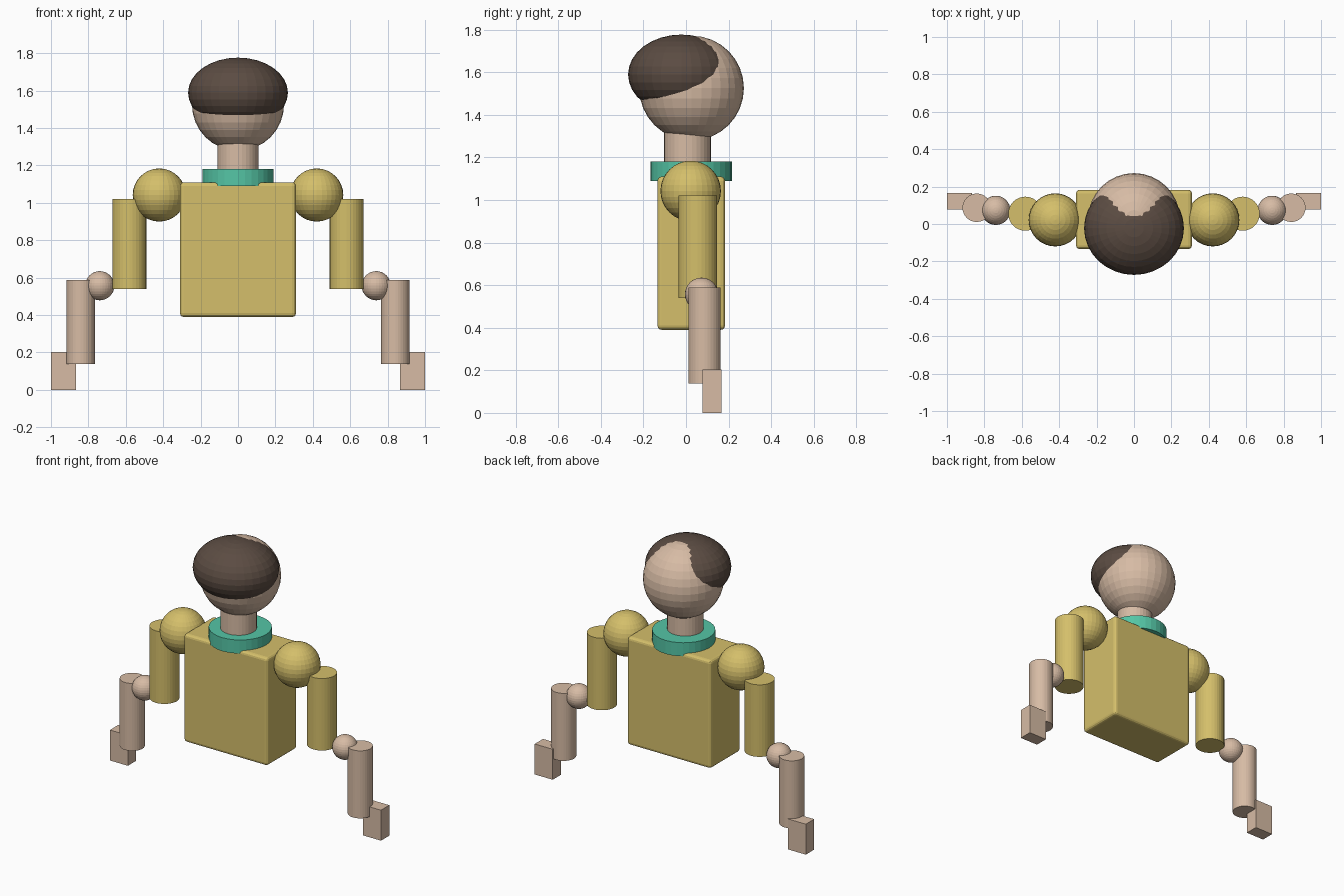
import bpy

if "Cube" in bpy.data.objects:
    bpy.data.objects.remove(bpy.data.objects["Cube"])


def material(name, rgb):
    m = bpy.data.materials.new(name)
    m.diffuse_color = (*rgb, 1)
    m.use_nodes = True
    m.node_tree.nodes["Principled BSDF"].inputs["Base Color"].default_value = m.diffuse_color
    return m


mustard = material("mustard cloth", (0.66, 0.52, 0.145))
skin = material("skin", (0.68, 0.50, 0.375))
brown = material("brown hair", (0.105, 0.072, 0.055))
teal = material("teal collar", (0.09, 0.56, 0.38))


def finish(name, mat):
    ob = bpy.context.object
    ob.name = name
    ob.data.materials.append(mat)
    return ob


def ball(name, mat, loc, radii):
    bpy.ops.mesh.primitive_uv_sphere_add(segments=32, ring_count=16, radius=1, location=loc)
    bpy.context.object.scale = radii
    return finish(name, mat)


def cylinder(name, mat, x, y, radius, z0, z1):
    bpy.ops.mesh.primitive_cylinder_add(vertices=32, radius=radius, depth=z1 - z0,
                                        location=(x, y, (z0 + z1) / 2))
    return finish(name, mat)


def box(name, mat, lo, hi):
    bpy.ops.mesh.primitive_cube_add(size=1, location=[(a + b) / 2 for a, b in zip(lo, hi)])
    ob = bpy.context.object
    ob.scale = [b - a for a, b in zip(lo, hi)]
    bpy.ops.object.transform_apply(location=False, rotation=False, scale=True)
    return finish(name, mat)


# Torso with softened edges
torso = box("torso", mustard, (-0.31, -0.134, 0.39), (0.31, 0.183, 1.11))
bevel = torso.modifiers.new("soft_edges", 'BEVEL')
bevel.width = 0.02
bevel.segments = 3

# Collar, neck, head and hair
cylinder("collar", teal, 0, 0.024, 0.191, 1.09, 1.18)
cylinder("neck", skin, 0, 0.007, 0.11, 1.12, 1.34)
ball("head", skin, (0, 0.026, 1.525), (0.246, 0.246, 0.246))
ball("hair", brown, (0, -0.022, 1.589), (0.267, 0.25, 0.1875))

# Arms on both sides
for side, s in (("left", 1), ("right", -1)):
    ball(side + "_shoulder", mustard, (s * 0.421, 0.022, 1.042), (0.142, 0.142, 0.142))
    cylinder(side + "_upper_arm", mustard, s * 0.581, 0.055, 0.091, 0.54, 1.02)
    ball(side + "_elbow", skin, (s * 0.739, 0.073, 0.557), (0.078, 0.078, 0.078))
    cylinder(side + "_forearm", skin, s * 0.841, 0.087, 0.076, 0.138, 0.588)
    xs = sorted((s * 0.867, s * 1.0))
    box(side + "_hand", skin, (xs[0], 0.078, 0), (xs[1], 0.166, 0.203))
